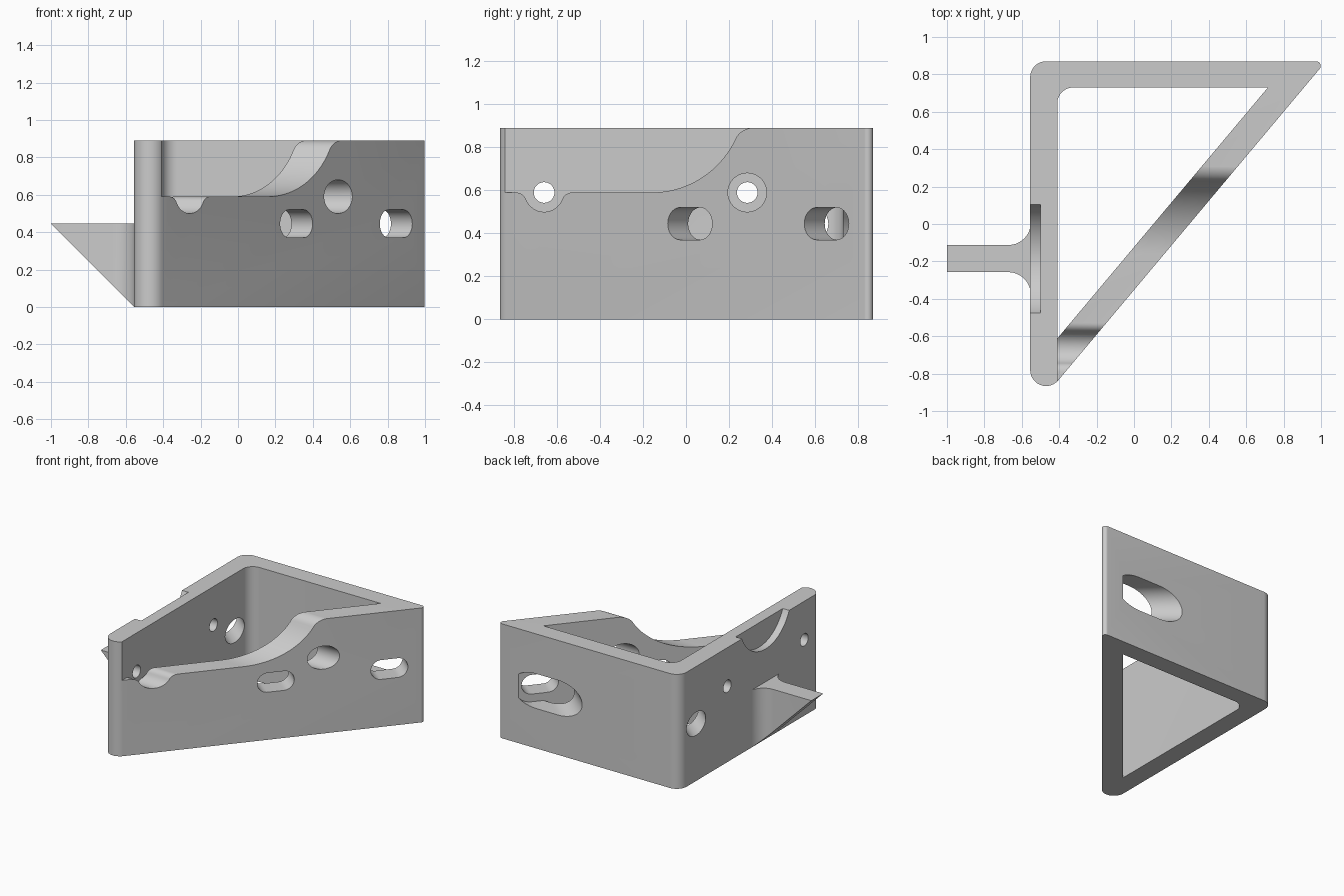
import bpy, bmesh
from math import radians, sin, cos, tan
from mathutils import Vector, Matrix

if "Cube" in bpy.data.objects:
    bpy.data.objects.remove(bpy.data.objects["Cube"], do_unlink=True)

HEIGHT = 0.89
LEFT, INNER = -0.555, -0.41        # outer and inner face of the left wall
BACK, BACK_IN = 0.87, 0.73         # outer and inner face of the back wall
SLOPE = tan(radians(50))           # diagonal wall direction in plan
DIAG, DIAG_IN = -0.842, -0.612     # y of the diagonal faces at x = INNER
MID_Y = -0.185                     # centre line of rib and notch

grey = bpy.data.materials.new("plain_grey")
grey.use_nodes = True
grey.diffuse_color = (0.6, 0.6, 0.6, 1)
grey.node_tree.nodes["Principled BSDF"].inputs["Base Color"].default_value = grey.diffuse_color


def arc(cx, cy, r, a0, a1, n=12):
    angles = [radians(a0 + (a1 - a0) * i / n) for i in range(n + 1)]
    return [(cx + r * cos(a), cy + r * sin(a)) for a in angles]


def circle(cx, cy, r):
    return arc(cx, cy, r, 0, 360, 48)[:-1]


def stadium(half, r):
    return arc(half, 0, r, -90, 90, 24) + arc(-half, 0, r, 90, 270, 24)


def rounded(corners, n=14):
    """Polygon from (x, y, radius) corners."""
    out = []
    for i, (x, y, r) in enumerate(corners):
        p = Vector((x, y))
        if r == 0:
            out.append((x, y))
            continue
        e1 = (Vector(corners[i - 1][:2]) - p).normalized()
        e2 = (Vector(corners[(i + 1) % len(corners)][:2]) - p).normalized()
        half = e1.angle(e2) / 2
        c = p + (e1 + e2).normalized() * r / sin(half)
        v1 = (p + e1 * r / tan(half) - c).normalized()
        v2 = (p + e2 * r / tan(half) - c).normalized()
        out += [tuple(c + v1.slerp(v2, k / n) * r) for k in range(n + 1)]
    return out


def frame(u, v, w, origin=(0, 0, 0)):
    m = Matrix((u, v, w)).transposed().to_4x4()
    m.translation = Vector(origin)
    return m


X, Y, Z = Vector((1, 0, 0)), Vector((0, 1, 0)), Vector((0, 0, 1))
PLAN = frame(X, Y, Z)
SIDE = frame(Y, Z, X)              # profile in y, z swept along x
FRONT = frame(X, Z, -Y)            # profile in x, z swept along -y


def prism(name, pts, w0, w1, matrix=PLAN):
    """Sweep a flat profile from w0 to w1 along the frame's third axis."""
    bm = bmesh.new()
    rings = [[bm.verts.new(matrix @ Vector((a, b, w))) for a, b in pts] for w in (w0, w1)]
    bm.faces.new(rings[0][::-1])
    bm.faces.new(rings[1])
    n = len(pts)
    for i in range(n):
        j = (i + 1) % n
        bm.faces.new((rings[0][i], rings[0][j], rings[1][j], rings[1][i]))
    bmesh.ops.recalc_face_normals(bm, faces=bm.faces)
    mesh = bpy.data.meshes.new(name)
    bm.to_mesh(mesh)
    bm.free()
    mesh.materials.append(grey)
    obj = bpy.data.objects.new(name, mesh)
    bpy.context.collection.objects.link(obj)
    return obj


def activate(obj):
    bpy.ops.object.select_all(action="DESELECT")
    obj.select_set(True)
    bpy.context.view_layer.objects.active = obj


def cut(obj, *args):
    cutter = prism("cutter", *args)
    cutter.hide_render = True
    activate(obj)
    mod = obj.modifiers.new("cut", "BOOLEAN")
    mod.operation, mod.solver, mod.object = "DIFFERENCE", "EXACT", cutter
    bpy.ops.object.modifier_apply(modifier=mod.name)
    bpy.data.objects.remove(cutter, do_unlink=True)


def diag_x(y, base):
    return INNER + (y - base) / SLOPE


def diag_y(x, base):
    return base + SLOPE * (x - INNER)


# Triangular wall frame, open at top and bottom
body = prism("triangular_bracket", rounded([
    (LEFT, diag_y(LEFT, DIAG), 0.085),
    (diag_x(BACK, DIAG), BACK, 0.025),
    (LEFT, BACK, 0.085)]), 0, HEIGHT)
cut(body, rounded([
    (INNER, DIAG_IN, 0),
    (diag_x(BACK_IN, DIAG_IN), BACK_IN, 0),
    (INNER, BACK_IN, 0.085)]), -0.1, 1)

# Lowered top of the diagonal wall: ledge, groove and sweeping rise
ledge = [(-1, 0.59)]
ledge += arc(-0.791, 0.54, 0.05, 90, 20.9, 8)
ledge += arc(-0.66, 0.59, 0.09, 200.9, 339.1, 20)[1:]
ledge += arc(-0.529, 0.54, 0.05, 159.1, 90, 8)[1:]
ledge += arc(-0.16, 1.02, 0.43, -90, -25, 20)
ledge += arc(0.3113, 0.8003, 0.09, 155, 90, 10)[1:]
ledge += [(0.3113, 1.1), (-1, 1.1)]
cut(body, ledge, INNER, 1.2, SIDE)

# Screw holes in the left wall, and the access hole in the diagonal wall
for y in (-0.66, 0.285):
    cut(body, circle(y, 0.59, 0.048), -0.7, -0.3, SIDE)
cut(body, circle(0.285, 0.59, 0.09), -0.2, 1.1, SIDE)

# Slots square to the diagonal wall
along = Vector((cos(radians(50)), sin(radians(50)), 0))
outward = along.cross(Z)
slots = [frame(along, Z, outward, (x, diag_y(x, DIAG), 0.445)) for x in (0.312, 0.845)]
for slot in slots:
    cut(body, stadium(0.06, 0.075), -0.25, 0.1, slot)
# Wider clearance through the back wall, and driver hole through the left wall
cut(body, stadium(0.06, 0.135), -1, -0.149, slots[1])
cut(body, circle(-0.06, 0, 0.09), -1.5, -0.5, slots[0])

# Round-bottomed notch in the top of the left wall
cut(body, arc(MID_Y, 1.016, 0.316, 0, 360, 72)[:-1], -0.7, -0.5, SIDE)

# Tapered rib with flared root
W, R, ROOT = 0.0725, 0.12, LEFT + 0.003
lo, hi = MID_Y - W, MID_Y + W
rib = prism("support_rib", rounded([
    (-1, lo, 0), (ROOT, lo, R), (ROOT, lo - R - 0.005, 0), (-0.5, lo - R - 0.005, 0),
    (-0.5, hi + R + 0.005, 0), (ROOT, hi + R + 0.005, 0), (ROOT, hi, R), (-1, hi, 0)]),
    0.002, 0.445)
cut(rib, [(-1.1, LEFT + 1.1), (-1.1, -1.1 - 2 * LEFT), (LEFT + 0.1, -0.1)], -0.5, 0.8, FRONT)

for obj in (body, rib):
    activate(obj)
    bpy.ops.object.shade_smooth_by_angle(angle=radians(25))
